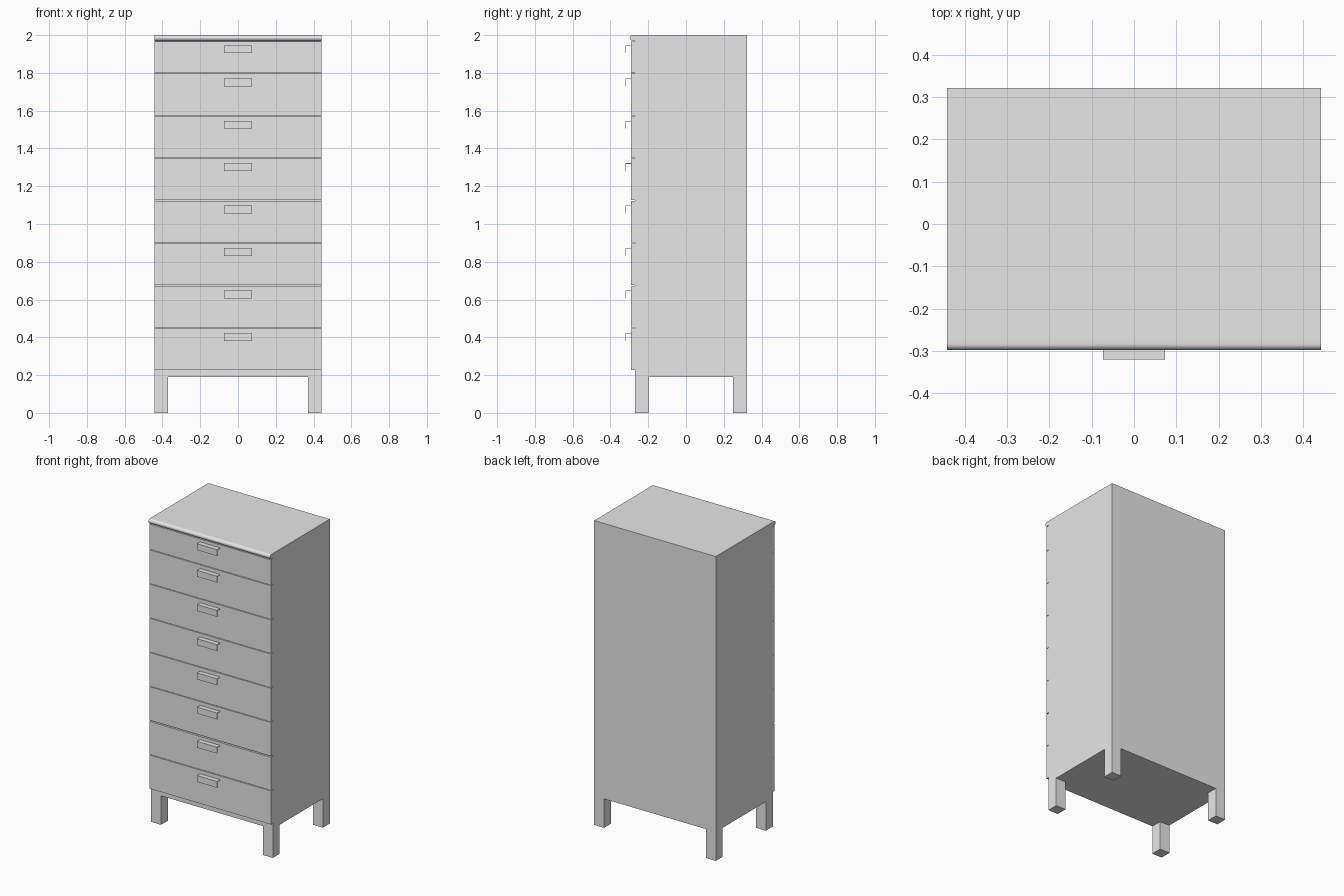
import bpy, bmesh, math
from mathutils import Vector

cube = bpy.data.objects.get("Cube")
if cube:
    bpy.data.objects.remove(cube, do_unlink=True)

# Single grey finish
grey = bpy.data.materials.new("plain_grey")
grey.use_nodes = True
colour = (0.8, 0.8, 0.8, 1)
grey.diffuse_color = colour
for node in grey.node_tree.nodes:
    if node.type == 'BSDF_PRINCIPLED':
        node.inputs["Base Color"].default_value = colour

W = 0.442                     # half width
FRONT, BACK = -0.27, 0.322    # cabinet depth
FACE = -0.29                  # outer plane of the drawer fronts
BASE, TOP, LEG = 0.19, 2.0, 0.072


def finish(name, bm):
    bmesh.ops.recalc_face_normals(bm, faces=bm.faces)
    mesh = bpy.data.meshes.new(name)
    bm.to_mesh(mesh)
    bm.free()
    mesh.materials.append(grey)
    obj = bpy.data.objects.new(name, mesh)
    bpy.context.collection.objects.link(obj)
    return obj


def add_box(bm, lo, hi):
    lo, hi = Vector(lo), Vector(hi)
    verts = bmesh.ops.create_cube(bm, size=1)["verts"]
    bmesh.ops.scale(bm, vec=hi - lo, verts=verts)
    bmesh.ops.translate(bm, vec=(lo + hi) / 2, verts=verts)


def extrude_profile(name, points, half):
    """Sweep a closed (y, z) outline across x."""
    bm = bmesh.new()
    face = bm.faces.new([bm.verts.new((-half, y, z)) for y, z in points])
    new = bmesh.ops.extrude_face_region(bm, geom=[face], use_keep_orig=True)["geom"]
    moved = [g for g in new if isinstance(g, bmesh.types.BMVert)]
    bmesh.ops.translate(bm, vec=(2 * half, 0, 0), verts=moved)
    return finish(name, bm)


# Cabinet: corners of the underside pulled down into legs, middle recessed
bm = bmesh.new()
add_box(bm, (-W, FRONT, BASE), (W, BACK, TOP))
cuts = [((s * (W - LEG), 0, 0), (1, 0, 0)) for s in (-1, 1)]
cuts += [((0, y, 0), (0, 1, 0)) for y in (FRONT + LEG, BACK - LEG)]
for co, no in cuts:
    bmesh.ops.bisect_plane(bm, geom=bm.verts[:] + bm.edges[:] + bm.faces[:],
                           plane_co=co, plane_no=no)
mid_y = (FRONT + BACK) / 2
corners, middle = [], []
for f in bm.faces:
    c = f.calc_center_median()
    if abs(c.z - BASE) < 1e-4:
        in_x = abs(c.x) < W - LEG
        in_y = abs(c.y - mid_y) < (BACK - FRONT) / 2 - LEG
        if in_x and in_y:
            middle.append(f)
        elif not in_x and not in_y:
            corners.append(f)
for faces, dz in ((corners, -BASE), (middle, 0.03)):
    new = bmesh.ops.extrude_face_region(bm, geom=faces)["geom"]
    moved = [g for g in new if isinstance(g, bmesh.types.BMVert)]
    bmesh.ops.translate(bm, vec=(0, 0, dz), verts=moved)
bmesh.ops.dissolve_limit(bm, angle_limit=0.01, verts=bm.verts, edges=bm.edges)
finish("cabinet", bm)

# Rounded nosing along the front edge of the top
R = 0.015
arc = [math.pi / 2 + math.pi * i / 12 for i in range(13)]
outline = [(FRONT, TOP)]
outline += [(-0.283 + R * math.cos(a), TOP - R + R * math.sin(a)) for a in arc]
outline += [(FRONT, TOP - 2 * R)]
nosing = extrude_profile("top_nosing", outline, W)
bpy.ops.object.select_all(action='DESELECT')
nosing.select_set(True)
bpy.context.view_layer.objects.active = nosing
bpy.ops.object.shade_smooth_by_angle(angle=math.radians(35))

# Drawer fronts, each with an angled pull
PITCH = 0.2247
T = 0.003
for i in range(8):
    bottom = 0.227 + PITCH * i
    top = 1.966 if i == 7 else bottom + PITCH - (0.008 if i == 1 else 0.004)
    bm = bmesh.new()
    add_box(bm, (-W, FACE, bottom), (W, FRONT, top))
    finish(f"drawer_front_{i + 1}", bm)

    h = 1.946 if i == 7 else 0.423 + PITCH * i
    extrude_profile(f"drawer_pull_{i + 1}",
                    [(FACE, h), (-0.321, h), (-0.321, h - 0.042),
                     (-0.321 + T, h - 0.042), (-0.321 + T, h - T), (FACE, h - T)],
                    0.073)
